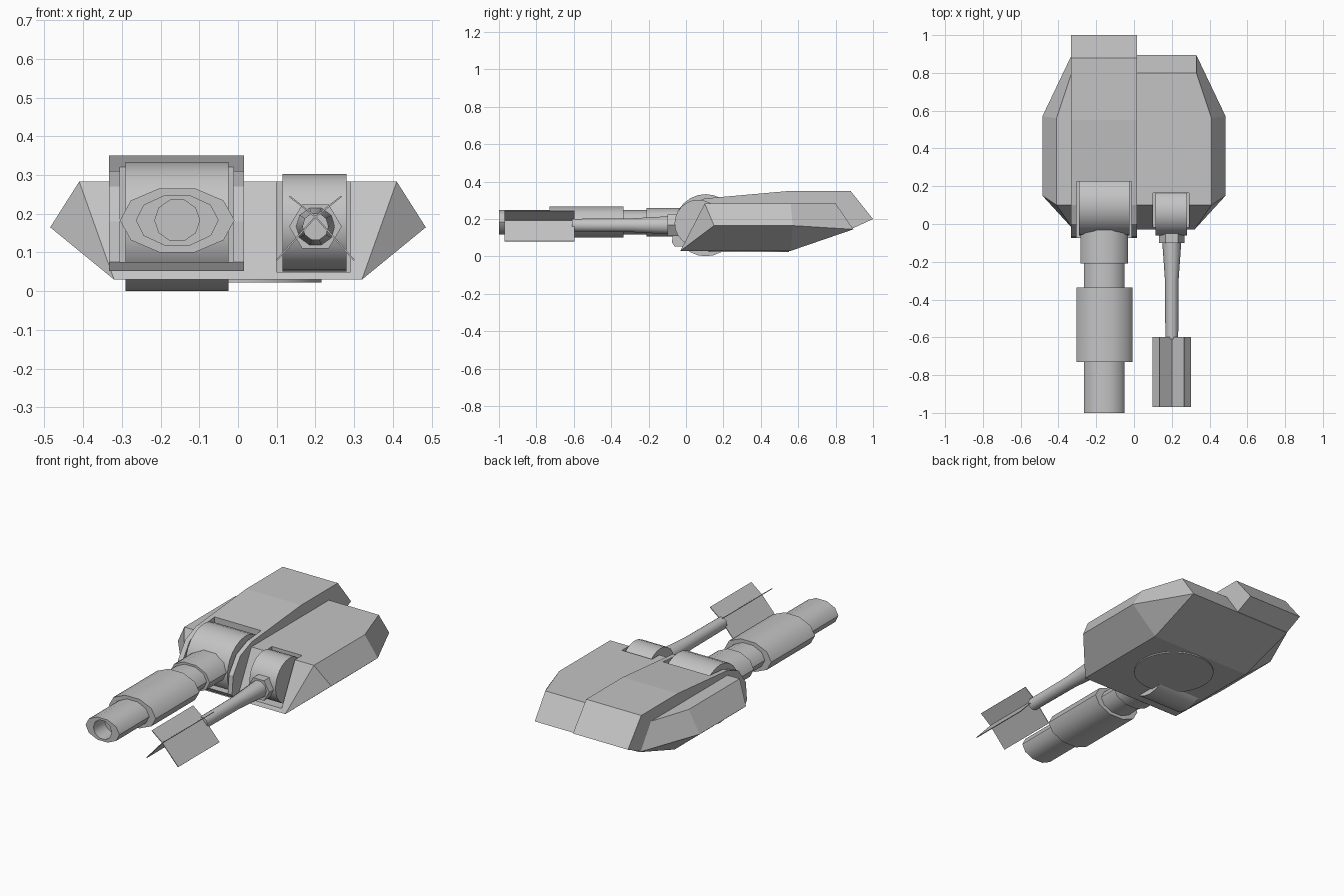
import bpy, bmesh, math
from mathutils import Vector

if "Cube" in bpy.data.objects:
    bpy.data.objects.remove(bpy.data.objects["Cube"])

grey = bpy.data.materials.new("light_grey")
grey.diffuse_color = (0.55, 0.55, 0.55, 1)
grey.use_nodes = True
grey.node_tree.nodes["Principled BSDF"].inputs["Base Color"].default_value = grey.diffuse_color


def finish(name, bm, smooth=False):
    bmesh.ops.remove_doubles(bm, verts=bm.verts, dist=1e-5)
    bmesh.ops.recalc_face_normals(bm, faces=bm.faces)
    me = bpy.data.meshes.new(name)
    bm.to_mesh(me)
    bm.free()
    ob = bpy.data.objects.new(name, me)
    bpy.context.collection.objects.link(ob)
    me.materials.append(grey)
    if smooth:
        bpy.ops.object.select_all(action='DESELECT')
        ob.select_set(True)
        bpy.context.view_layer.objects.active = ob
        bpy.ops.object.shade_smooth_by_angle(angle=math.radians(40))
    return ob


def extrude_x(name, profile, x0, x1, smooth=False):
    """Prism along x from a (y, z) outline."""
    bm = bmesh.new()
    a = [bm.verts.new((x0, y, z)) for y, z in profile]
    b = [bm.verts.new((x1, y, z)) for y, z in profile]
    n = len(a)
    bm.faces.new(a)
    bm.faces.new(b[::-1])
    for i in range(n):
        j = (i + 1) % n
        bm.faces.new((a[i], b[i], b[j], a[j]))
    return finish(name, bm, smooth)


def circle(cy, cz, r, n):
    return [(cy + r * math.cos(2 * math.pi * i / n),
             cz + r * math.sin(2 * math.pi * i / n)) for i in range(n)]


def barrel(name, cx, cz, rings, sides):
    """Loft of elliptical rings (y, rx, rz) along y."""
    bm = bmesh.new()
    loops = []
    for y, rx, rz in rings:
        loops.append([bm.verts.new((cx + rx * math.cos(2 * math.pi * i / sides), y,
                                    cz + rz * math.sin(2 * math.pi * i / sides)))
                      for i in range(sides)])
    for a, b in zip(loops, loops[1:]):
        for i in range(sides):
            j = (i + 1) % sides
            bm.faces.new((a[i], a[j], b[j], b[i]))
    bm.faces.new(loops[0])
    bm.faces.new(loops[-1])
    return finish(name, bm, True)


def cut(ob, x0, x1, y0, y1, z0, z1):
    """Subtract a box well from a part."""
    c = extrude_x("well_cutter", [(y0, z0), (y1, z0), (y1, z1), (y0, z1)], x0, x1)
    c.hide_render = True
    c.hide_viewport = True
    m = ob.modifiers.new("well", 'BOOLEAN')
    m.operation = 'DIFFERENCE'
    m.solver = 'EXACT'
    m.object = c


# Faceted turret hull, mirrored half outlines
bm = bmesh.new()
V = {}
for s in (-1, 1):
    for key, (x, y, z) in {
            't0': (.41, .10, .283), 't1': (.41, .56, .283), 't2': (.33, .80, .283),
            'm0': (.485, .15, .165), 'm1': (.485, .57, .165), 'm2': (.33, .895, .145),
            'b0': (.32, -.03, .03), 'b1': (.32, .56, .03)}.items():
        V[key, s] = bm.verts.new((s * x, y, z))
    for f in ('t0 t1 m1 m0', 't1 t2 m2 m1', 'm0 m1 b1 b0', 'm1 m2 b1', 't0 m0 b0'):
        bm.faces.new([V[k, s] for k in f.split()])
for f in (['t0', 't1', 't2'], ['t2', 'm2'], ['m2', 'b1'], ['b1', 'b0'], ['b0', 't0']):
    bm.faces.new([V[k, -1] for k in f] + [V[k, 1] for k in f[::-1]])
hull = finish("turret_hull", bm)

# Raised housing behind the main gun, with cheeks around its well
housing = extrude_x("gun_housing", [
    (1.0, .20), (.88, .35), (.55, .35), (.10, .31), (.0, .27), (-.065, .18),
    (-.075, .075), (-.06, .052), (.10, .052), (.88, .145)], -.333, .015)
for part in (hull, housing):
    cut(part, -.305, -.012, -.3, .225, .075, .6)
cut(hull, .10, .29, -.3, .165, .05, .6)

# Rotating gun mounts
extrude_x("main_mantlet", circle(.105, .167, .166, 24), -.29, -.025, True)
extrude_x("small_mantlet", circle(.065, .177, .126, 24), .115, .28, True)

# Main gun with stepped sleeves and hollow muzzle
barrel("main_gun", -.157, .183, [
    (.05, .125, .08), (-.21, .125, .08), (-.21, .107, .068), (-.335, .107, .068),
    (-.335, .148, .087), (-.73, .148, .087), (-.73, .107, .068), (-1.0, .107, .068),
    (-1.0, .058, .055), (-.9, .058, .055)], 10)

# Small gun: hexagonal collar and tapered barrel
barrel("small_gun_collar", .2, .167, [(.0, .068, .066), (-.1, .068, .066), (-.1, .05, .05)], 6)
barrel("small_gun_barrel", .2, .167, [
    (-.05, .052, .052), (-.1, .05, .05), (-.3, .036, .038), (-.61, .034, .036)], 10)

# Thin muzzle vanes: narrow upper pair, wide lower pair
for name, dx, z in (("upper_vane", .067, .245), ("lower_vane", .1, .08)):
    for s in (-1, 1):
        root, tip = Vector((.2, 0, .192)), Vector((.2 + s * dx, 0, z))
        d = (tip - root).normalized()
        side = Vector((-d.z, 0, d.x)) * .002
        bm = bmesh.new()
        ends = [[bm.verts.new((p.x, y, p.z)) for p in
                 (root + side, tip + side, tip - side, root - side)] for y in (-.97, -.597)]
        for f in ends:
            bm.faces.new(f)
        for i in range(4):
            j = (i + 1) % 4
            bm.faces.new((ends[0][i], ends[0][j], ends[1][j], ends[1][i]))
        finish(name, bm)

# Turret ring under the hull
bm = bmesh.new()
bmesh.ops.create_cone(bm, cap_ends=True, segments=32, radius1=.215, radius2=.215, depth=.012)
bmesh.ops.translate(bm, verts=bm.verts, vec=(0, .335, .029))
finish("turret_ring", bm, True)
